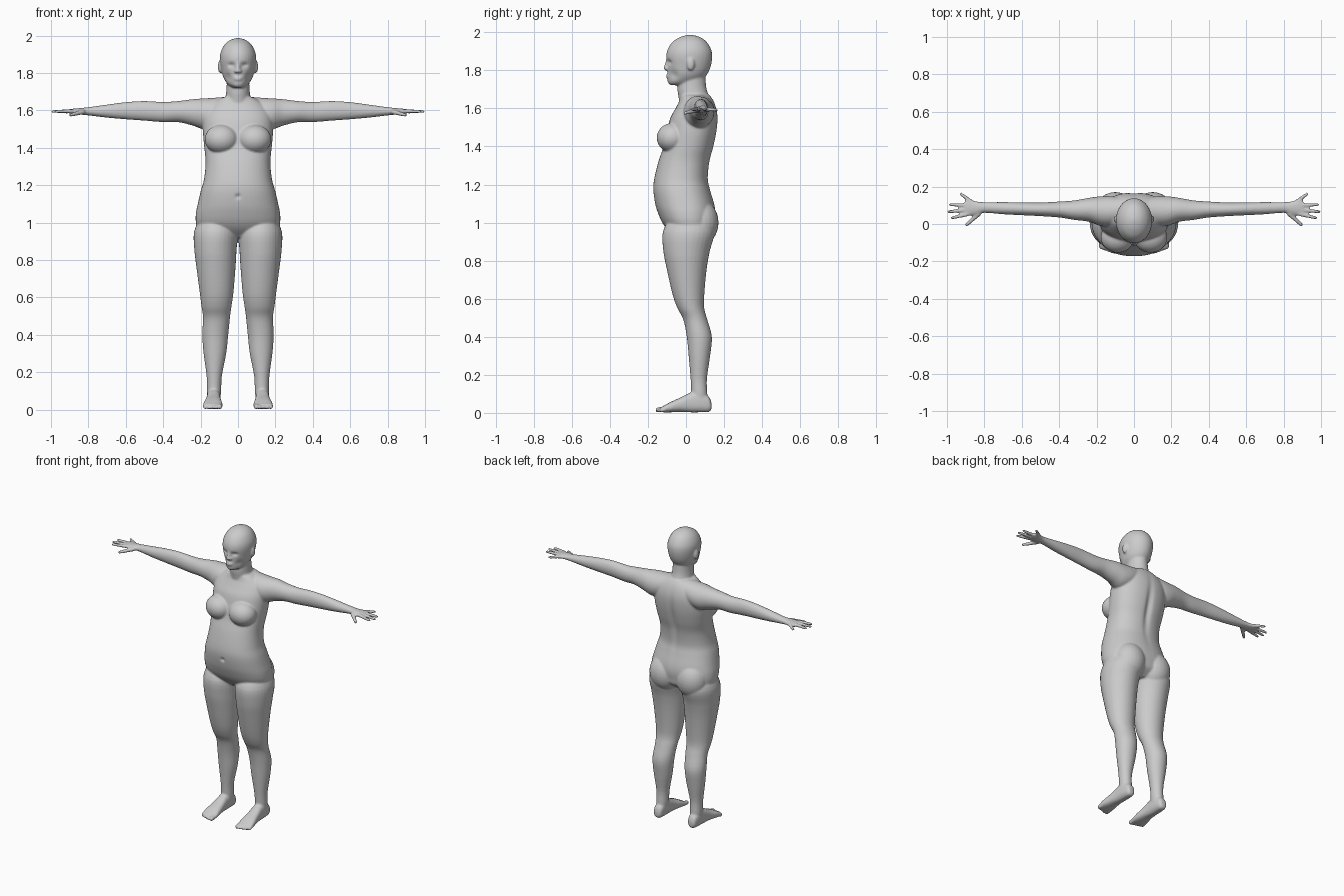
import bpy, bmesh, math
from mathutils import Vector, Matrix

bm = bmesh.new()


def catmull(p0, p1, p2, p3, t):
    return [0.5 * (2 * b + (c - a) * t + (2 * a - 5 * b + 4 * c - d) * t * t
                   + (3 * b - a - 3 * c + d) * t ** 3)
            for a, b, c, d in zip(p0, p1, p2, p3)]


def loft(axis, rings, side=1, n=32, power=1.0, steps=4):
    """Closed skin through rings (t, a0, a1, b0, b1) along an axis, smoothly interpolated."""
    dense = []
    for i in range(len(rings) - 1):
        q = [rings[max(0, min(len(rings) - 1, i + k))] for k in (-1, 0, 1, 2)]
        dense += [catmull(*q, s / steps) for s in range(steps)]
    dense.append(rings[-1])
    loops = []
    for t, a0, a1, b0, b1 in dense:
        loop = []
        for k in range(n):
            ang = 2 * math.pi * k / n
            c, s = math.cos(ang), math.sin(ang)
            a = (a0 + a1) / 2 + (a1 - a0) / 2 * math.copysign(abs(c) ** power, c)
            b = (b0 + b1) / 2 + (b1 - b0) / 2 * math.copysign(abs(s) ** power, s)
            p = {'x': (t, a, b), 'y': (a, t, b), 'z': (a, b, t)}[axis]
            loop.append(bm.verts.new((p[0] * side, p[1], p[2])))
        loops.append(loop)
    for l0, l1 in zip(loops, loops[1:]):
        for k in range(n):
            j = (k + 1) % n
            bm.faces.new((l0[k], l0[j], l1[j], l1[k]))
    bm.faces.new(loops[0])
    bm.faces.new(loops[-1])


def blob(c, r):
    m = Matrix.Translation(c) @ Matrix.Diagonal((*r, 1))
    bmesh.ops.create_uvsphere(bm, u_segments=24, v_segments=16, radius=1, matrix=m)


def capsule(p0, p1, r0, r1):
    p0, p1 = Vector(p0), Vector(p1)
    d = p1 - p0
    m = Matrix.Translation((p0 + p1) / 2) @ d.to_track_quat('Z', 'Y').to_matrix().to_4x4()
    bmesh.ops.create_cone(bm, cap_ends=True, segments=12, radius1=r0, radius2=r1,
                          depth=d.length, matrix=m)
    blob(p0, (r0,) * 3)
    blob(p1, (r1,) * 3)


# torso
torso = [(.92, .10, -.05, .09), (.96, .205, -.095, .14), (1.0, .225, -.125, .15),
         (1.05, .225, -.147, .155), (1.10, .215, -.162, .148), (1.17, .199, -.172, .128),
         (1.23, .182, -.167, .116), (1.32, .173, -.145, .125), (1.40, .18, -.118, .146),
         (1.48, .187, -.10, .162), (1.55, .185, -.082, .167), (1.60, .17, -.055, .16),
         (1.64, .135, -.035, .145), (1.67, .085, -.03, .125)]
loft('z', [(z, -w, w, f, b) for z, w, f, b in torso], power=.88, n=48)

# neck and head
neck = [(1.58, .085, -.03, .14), (1.65, .07, -.038, .125), (1.70, .063, -.045, .109),
        (1.75, .06, -.042, .103), (1.82, .06, -.04, .1)]
loft('z', [(z, -w, w, f, b) for z, w, f, b in neck])
head = [(1.722, .025, -.08, .0), (1.732, .045, -.094, .05), (1.75, .063, -.097, .085),
        (1.78, .08, -.097, .112), (1.82, .09, -.098, .13), (1.87, .097, -.104, .138),
        (1.91, .093, -.096, .132), (1.95, .073, -.07, .108), (1.975, .044, -.03, .073),
        (1.986, .012, .008, .034)]
loft('z', [(z, -w, w, f, b) for z, w, f, b in head])

# nose and lips
capsule((0, -.098, 1.85), (0, -.105, 1.812), .009, .013)
blob((0, -.093, 1.774), (.026, .013, .005))
blob((0, -.092, 1.764), (.022, .013, .006))

for s in (1, -1):
    # ears
    blob((s * .095, .025, 1.833), (.013, .02, .034))
    # chest and seat
    blob((s * .088, -.072, 1.445), (.09, .082, .078))
    blob((s * .1, .075, 1.0), (.105, .096, .12))
    blob((s * .012, -.104, 1.81), (.008, .01, .008))

    # legs
    loft('z', [(1.03, .04, .20, -.08, .12), (.95, .004, .235, -.122, .15),
               (.85, .008, .233, -.119, .125), (.75, .014, .221, -.10, .108),
               (.62, .025, .204, -.07, .096), (.55, .035, .195, -.045, .096),
               (.49, .043, .187, -.014, .112), (.40, .052, .191, .004, .136),
               (.30, .063, .184, .014, .127), (.18, .086, .168, .024, .11),
               (.10, .09, .166, .028, .112), (.05, .095, .162, .03, .11)], s)

    # feet and toes
    loft('y', [(.134, .115, .145, .02, .05), (.12, .1, .158, .005, .085),
               (.07, .094, .166, .003, .115), (.02, .094, .168, .003, .105),
               (-.03, .09, .174, .005, .08), (-.08, .084, .184, .003, .058),
               (-.12, .083, .187, .003, .036), (-.132, .09, .18, .008, .03)], s, power=.8)
    for i in range(5):
        x, tip = .098 + .0195 * i, -.147 + .007 * max(0, i - 1)
        r = .014 if i == 0 else .0105
        capsule((s * x, -.11, r + .006), (s * x, tip, r + .002), r, r)

    # arms and palms
    loft('x', [(.05, .02, .135, 1.56, 1.674), (.12, -.01, .148, 1.51, 1.668),
               (.18, -.01, .148, 1.498, 1.664), (.24, .012, .14, 1.518, 1.66),
               (.32, .022, .126, 1.537, 1.65), (.40, .035, .12, 1.537, 1.645),
               (.50, .042, .115, 1.545, 1.65), (.60, .047, .116, 1.552, 1.644),
               (.70, .052, .117, 1.561, 1.631), (.80, .06, .117, 1.573, 1.617),
               (.84, .05, .121, 1.577, 1.613), (.88, .043, .132, 1.58, 1.609),
               (.905, .043, .132, 1.584, 1.606)], s)

    # fingers and thumb
    for y0, x1, y1 in ((.052, .972, .033), (.076, .99, .066), (.1, .982, .104)):
        capsule((s * .89, y0, 1.596), (s * x1, y1, 1.594), .0115, .0085)
    capsule((s * .87, .12, 1.595), (s * .925, .16, 1.592), .011, .0085)
    capsule((s * .83, .055, 1.592), (s * .895, -.004, 1.575), .014, .0095)

bmesh.ops.recalc_face_normals(bm, faces=bm.faces[:])
mesh = bpy.data.meshes.new("body")
bm.to_mesh(mesh)
bm.free()
body = bpy.data.objects.new("body", mesh)
bpy.context.collection.objects.link(body)
bpy.context.view_layer.objects.active = body
body.select_set(True)

# fuse all parts into one skin
rem = body.modifiers.new("fuse", 'REMESH')
rem.mode = 'VOXEL'
rem.voxel_size = .006
bpy.ops.object.modifier_apply(modifier="fuse")
sm = body.modifiers.new("soften", 'SMOOTH')
sm.factor, sm.iterations = .5, 5
bpy.ops.object.modifier_apply(modifier="soften")

# sculpted hollows: eye sockets, navel, spine, temples under the cheekbones
hollows = [((.036, -.095, 1.842), (.02, .03, .013), (0, .012, 0)),
           ((-.036, -.095, 1.842), (.02, .03, .013), (0, .012, 0)),
           ((0, -.17, 1.14), (.012, .03, .012), (0, .01, 0)),
           ((0, .15, 1.38), (.022, .06, .16), (0, -.014, 0)),
           ((.06, -.07, 1.775), (.025, .03, .025), (-.006, .006, 0)),
           ((-.06, -.07, 1.775), (.025, .03, .025), (.006, .006, 0))]
for v in body.data.vertices:
    for c, r, d in hollows:
        q = sum(((v.co[i] - c[i]) / r[i]) ** 2 for i in range(3))
        if q < 9:
            v.co += Vector(d) * math.exp(-q)

bpy.ops.object.shade_smooth()
